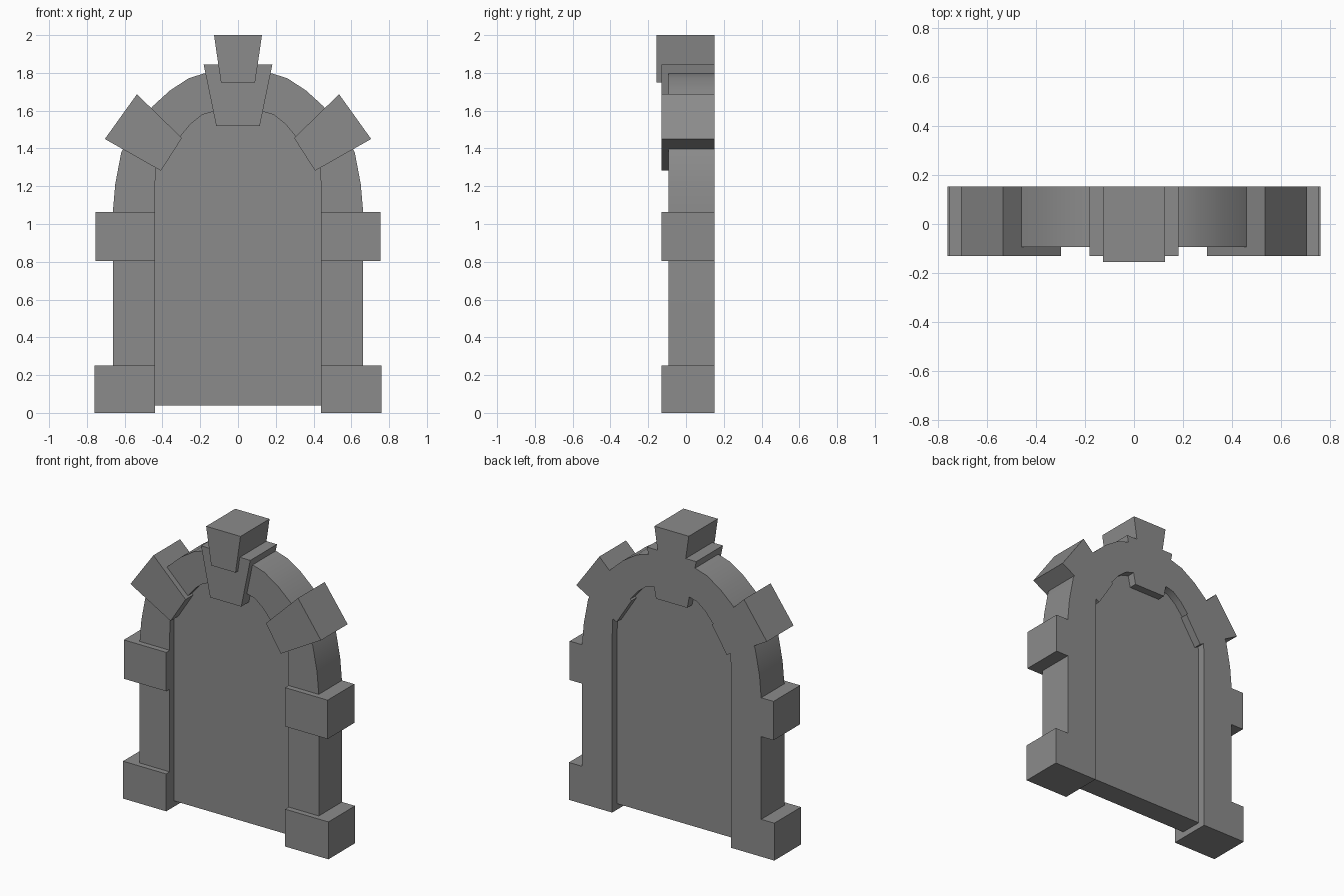
import bpy, bmesh
from math import radians

if "Cube" in bpy.data.objects:
    bpy.data.objects.remove(bpy.data.objects["Cube"])

BACK = 0.152

# Dark grey stone
stone = bpy.data.materials.new("dark_stone")
stone.diffuse_color = (0.26, 0.26, 0.26, 1)
stone.use_nodes = True
stone.node_tree.nodes["Principled BSDF"].inputs["Base Color"].default_value = stone.diffuse_color


def prism(name, pts, y0, y1, mirror=False):
    """Extrude an (x, z) outline from y0 to y1; optionally mirror over x = 0."""
    bm = bmesh.new()
    face = bm.faces.new([bm.verts.new((x, y0, z)) for x, z in pts])
    ext = bmesh.ops.extrude_face_region(bm, geom=[face])
    moved = [g for g in ext["geom"] if isinstance(g, bmesh.types.BMVert)]
    bmesh.ops.translate(bm, verts=moved, vec=(0, y1 - y0, 0))
    bmesh.ops.recalc_face_normals(bm, faces=bm.faces)
    me = bpy.data.meshes.new(name)
    bm.to_mesh(me)
    bm.free()
    me.materials.append(stone)
    ob = bpy.data.objects.new(name, me)
    bpy.context.collection.objects.link(ob)
    if mirror:
        mod = ob.modifiers.new("mirror", "MIRROR")
        mod.use_mirror_merge = False
    return ob


def rect(x0, x1, z0, z1):
    return [(x0, z0), (x1, z0), (x1, z1), (x0, z1)]


def both_sides(half):
    """Half outline (bottom to apex) -> full outline, right foot to left foot."""
    return half + [(-x, z) for x, z in reversed(half) if x > 0]


# Half outlines of the arch, from the foot up to the crown
outer = [(0.663, 0), (0.663, 1.06), (0.65, 1.21), (0.618, 1.38), (0.55, 1.51),
         (0.45, 1.625), (0.36, 1.707), (0.26, 1.772), (0.18, 1.797), (0, 1.815)]
inner = [(0.44, 0), (0.44, 1.18), (0.435, 1.31), (0.385, 1.385), (0.30, 1.47),
         (0.25, 1.53), (0.19, 1.578), (0.13, 1.595), (0, 1.61)]

# Arched stone frame, softly shaded along the curve
frame = prism("arch_frame", both_sides(outer) + both_sides(inner)[::-1], -0.093, BACK)
bpy.context.view_layer.objects.active = frame
frame.select_set(True)
bpy.ops.object.shade_smooth_by_angle(angle=radians(30))

# Recessed door panel
panel = [(0.44, 0.04)] + inner[1:]
prism("door_panel", both_sides(panel), -0.05, 0.10)

# Projecting stones on both jambs
prism("base_block", rect(0.44, 0.76, 0, 0.25), -0.13, BACK, True)
prism("middle_block", rect(0.44, 0.754, 0.803, 1.063), -0.13, BACK, True)

# Slanted stones on the shoulders of the arch
prism("shoulder_block", [(0.535, 1.687), (0.705, 1.45), (0.408, 1.282), (0.297, 1.455)],
      -0.13, BACK, True)

# Two-part keystone
prism("lower_keystone", [(-0.115, 1.518), (0.115, 1.518), (0.182, 1.845), (-0.182, 1.845)],
      -0.13, BACK)
prism("upper_keystone", [(-0.09, 1.748), (0.09, 1.748), (0.127, 2.0), (-0.127, 2.0)],
      -0.155, BACK)
